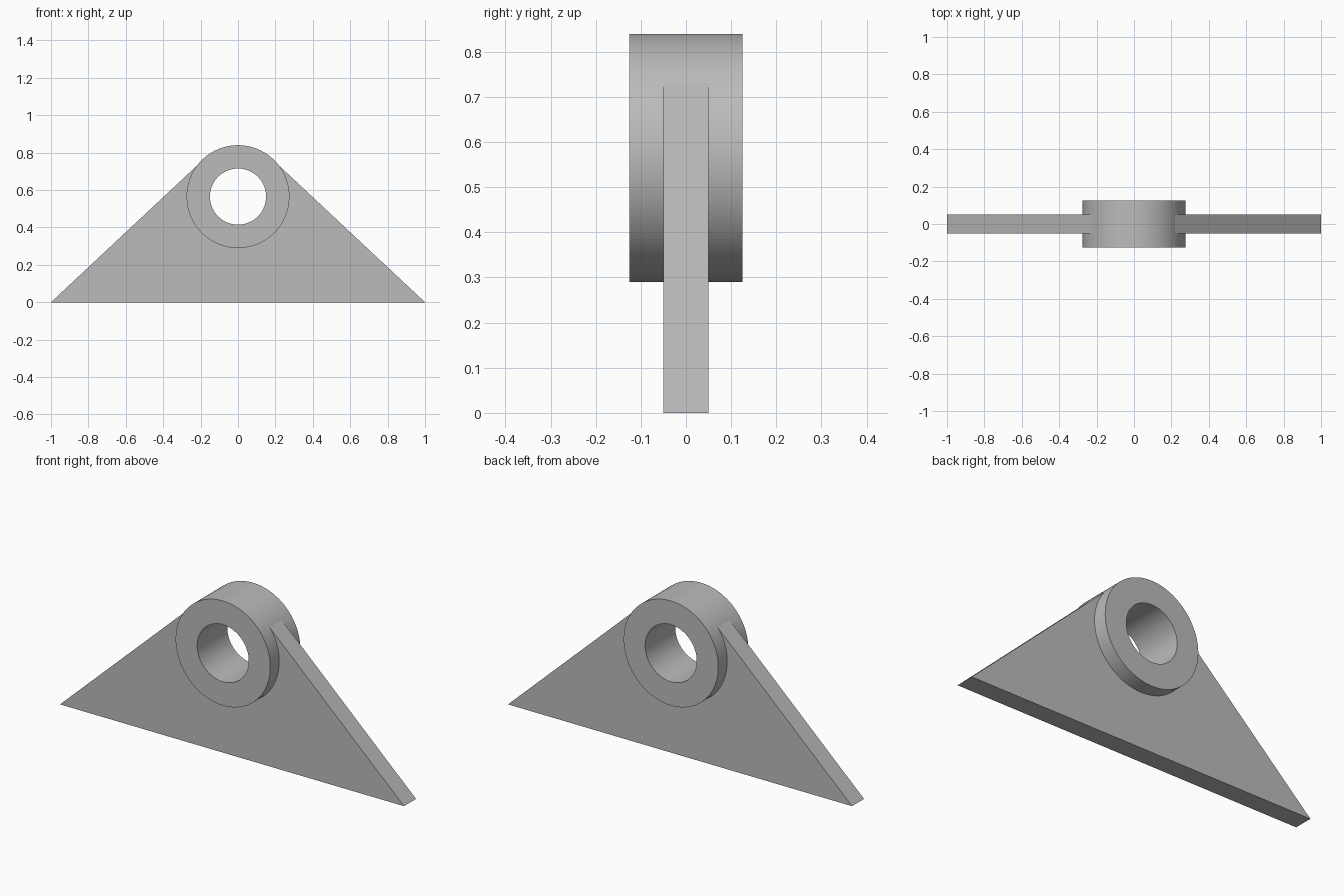
import bpy
import bmesh
import math

if "Cube" in bpy.data.objects:
    bpy.data.objects.remove(bpy.data.objects["Cube"], do_unlink=True)

CENTRE_Z = 0.565
SIDES = 96

grey = bpy.data.materials.new("plain grey")
grey.use_nodes = True
colour = (0.5, 0.5, 0.5, 1)
grey.diffuse_color = colour
grey.node_tree.nodes["Principled BSDF"].inputs["Base Color"].default_value = colour


def make_object(name, bm):
    bmesh.ops.recalc_face_normals(bm, faces=bm.faces)
    mesh = bpy.data.meshes.new(name)
    bm.to_mesh(mesh)
    bm.free()
    mesh.materials.append(grey)
    obj = bpy.data.objects.new(name, mesh)
    bpy.context.collection.objects.link(obj)
    return obj


def activate(obj):
    bpy.ops.object.select_all(action="DESELECT")
    obj.select_set(True)
    bpy.context.view_layer.objects.active = obj


def ring(name, inner, outer, half):
    """Tube along y made by revolving a rectangular section."""
    bm = bmesh.new()
    section = [(inner, -half), (outer, -half), (outer, half), (inner, half)]
    loops = []
    for i in range(SIDES):
        a = math.tau * i / SIDES
        loops.append([bm.verts.new((r * math.sin(a), y, CENTRE_Z + r * math.cos(a)))
                      for r, y in section])
    for i in range(SIDES):
        a, b = loops[i - 1], loops[i]
        for j in range(4):
            bm.faces.new((a[j - 1], a[j], b[j], b[j - 1]))
    return make_object(name, bm)


# Thick bearing ring
boss = ring("bearing_ring", 0.15, 0.275, 0.125)
activate(boss)
bpy.ops.object.shade_smooth_by_angle(angle=math.radians(30))

# Triangular web whose sloping sides run into the ring
bm = bmesh.new()
outline = [(-1, 0), (1, 0), (0.185, 0.763), (-0.185, 0.763)]
face = bm.faces.new([bm.verts.new((x, -0.05, z)) for x, z in outline])
extruded = bmesh.ops.extrude_face_region(bm, geom=[face])["geom"]
bmesh.ops.translate(bm, vec=(0, 0.1, 0),
                    verts=[v for v in extruded if isinstance(v, bmesh.types.BMVert)])
web = make_object("triangular_web", bm)

# Clear the web from the bore, with the cut edge buried in the ring wall
bpy.ops.mesh.primitive_cylinder_add(vertices=SIDES, radius=0.18, depth=0.4,
                                    location=(0, 0, CENTRE_Z),
                                    rotation=(math.pi / 2, 0, 0))
cutter = bpy.context.object
cutter.name = "bore_cutter"
cutter.hide_render = True
cut = web.modifiers.new("bore", "BOOLEAN")
cut.operation = "DIFFERENCE"
cut.solver = "EXACT"
cut.object = cutter
activate(web)
bpy.ops.object.modifier_apply(modifier=cut.name)
bpy.data.objects.remove(cutter, do_unlink=True)
